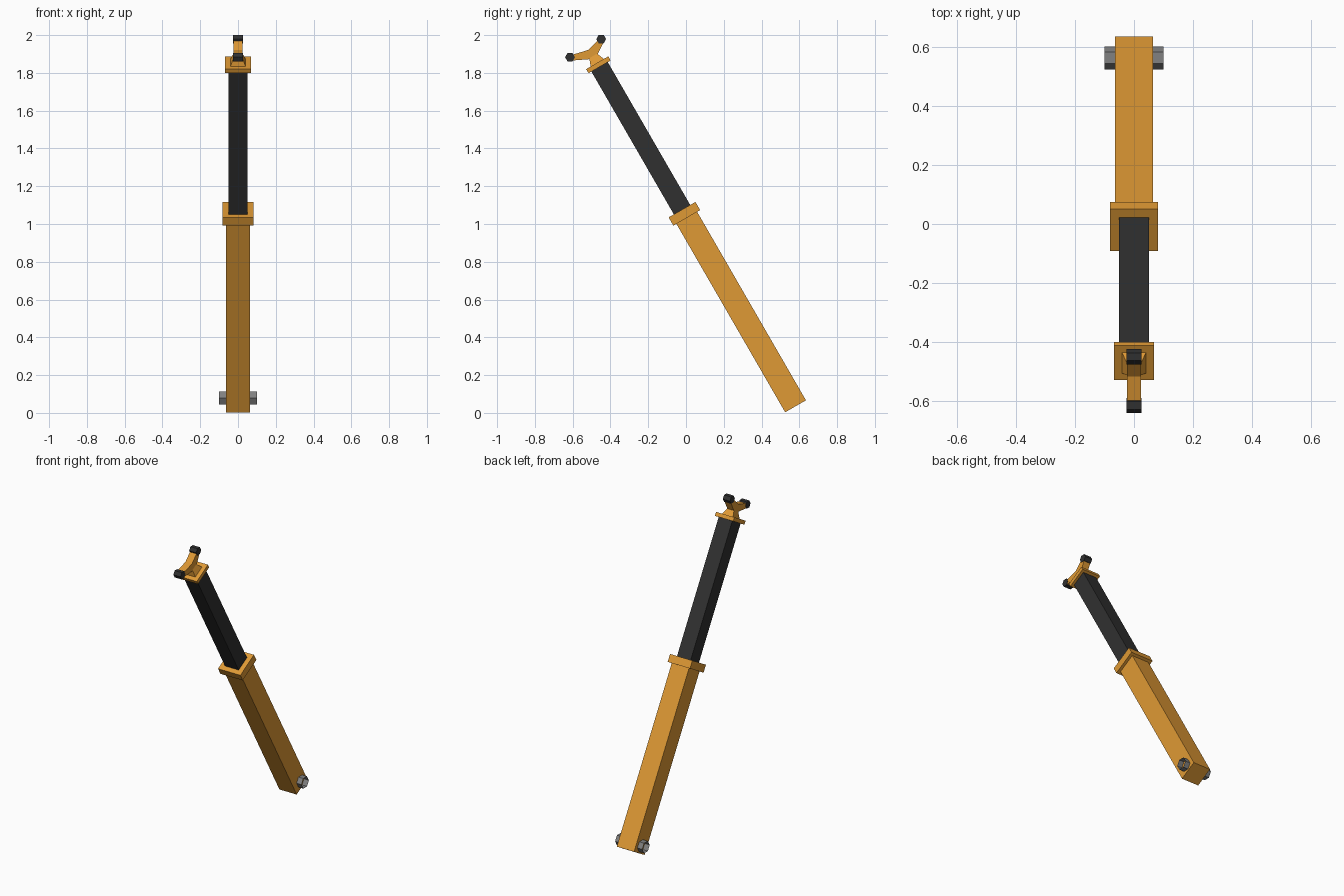
import bpy, bmesh, math
from mathutils import Matrix, Vector

if "Cube" in bpy.data.objects:
    bpy.data.objects.remove(bpy.data.objects["Cube"])

# Boom frame: local z runs along the boom, local y across it, tilted 30 degrees
BOOM = Matrix.Translation((0, 0.58, 0.035)) @ Matrix.Rotation(math.radians(30), 4, 'X')


def material(name, rgb):
    m = bpy.data.materials.new(name)
    m.diffuse_color = (*rgb, 1)
    m.use_nodes = True
    m.node_tree.nodes["Principled BSDF"].inputs["Base Color"].default_value = m.diffuse_color
    return m


ORANGE = material("orange_paint", (0.74, 0.32, 0.035))
BLACK = material("black_metal", (0.03, 0.03, 0.03))
GREY = material("grey_steel", (0.22, 0.22, 0.22))


def finish(name, bm, mat, matrix=Matrix()):
    bm.transform(matrix)
    bmesh.ops.recalc_face_normals(bm, faces=bm.faces)
    me = bpy.data.meshes.new(name)
    bm.to_mesh(me)
    bm.free()
    me.materials.append(mat)
    ob = bpy.data.objects.new(name, me)
    bpy.context.collection.objects.link(ob)
    return ob


def square_beam(name, z0, z1, half0, half1, mat):
    """Square section along the boom, optionally tapered."""
    bm = bmesh.new()
    bmesh.ops.create_cube(bm, size=2)
    for v in bm.verts:
        h = half0 if v.co.z < 0 else half1
        v.co = Vector((v.co.x * h, v.co.y * h, z0 if v.co.z < 0 else z1))
    return finish(name, bm, mat, BOOM)


def hex_pin(name, centre, radius, half_len, mat, capped):
    """Six-sided pin across x with corners pointing along y."""
    bm = bmesh.new()
    bmesh.ops.create_cone(bm, cap_ends=capped, segments=6, radius1=radius,
                          radius2=radius, depth=2 * half_len)
    # put a corner on local y, then lay the axis along x
    top = max(bm.verts, key=lambda v: v.co.y).co
    spin = math.pi / 2 - math.atan2(top.y, top.x)
    turn = Matrix.Rotation(math.pi / 2, 4, 'Y') @ Matrix.Rotation(spin, 4, 'Z')
    return finish(name, bm, mat, Matrix.Translation(centre) @ turn)


# Telescoping sections, collar and end plate
square_beam("outer_boom", 0.0, 1.16, 0.0635, 0.0635, ORANGE)
square_beam("outer_collar", 1.152, 1.202, 0.082, 0.082, ORANGE)
square_beam("inner_boom", 1.19, 2.08, 0.05, 0.05, BLACK)
square_beam("end_plate", 2.075, 2.1, 0.0675, 0.0675, ORANGE)
square_beam("fork_pedestal", 2.098, 2.142, 0.041, 0.024, ORANGE)

# Forked bracket: side profile extruded across x
profile = [(-0.024, 0.036), (0.022, 0.036), (0.088, 0.080), (0.076, 0.106),
           (-0.005, 0.082), (-0.108, 0.106), (-0.112, 0.078)]
bm = bmesh.new()
face = bm.faces.new([bm.verts.new((-0.024, y, 2.1 + z)) for y, z in profile])
ext = bmesh.ops.extrude_face_region(bm, geom=[face])
bmesh.ops.translate(bm, vec=(0.048, 0, 0),
                    verts=[e for e in ext["geom"] if isinstance(e, bmesh.types.BMVert)])
finish("fork_bracket", bm, ORANGE, BOOM)

# Pins on the fork tips and the open pivot tube at the foot
hex_pin("front_fork_pin", (0, -0.614, 1.883), 0.026, 0.026, BLACK, True)
hex_pin("rear_fork_pin", (0, -0.449, 1.979), 0.026, 0.026, BLACK, True)
hex_pin("pivot_tube", (0, 0.562, 0.079), 0.0385, 0.1, GREY, False)
